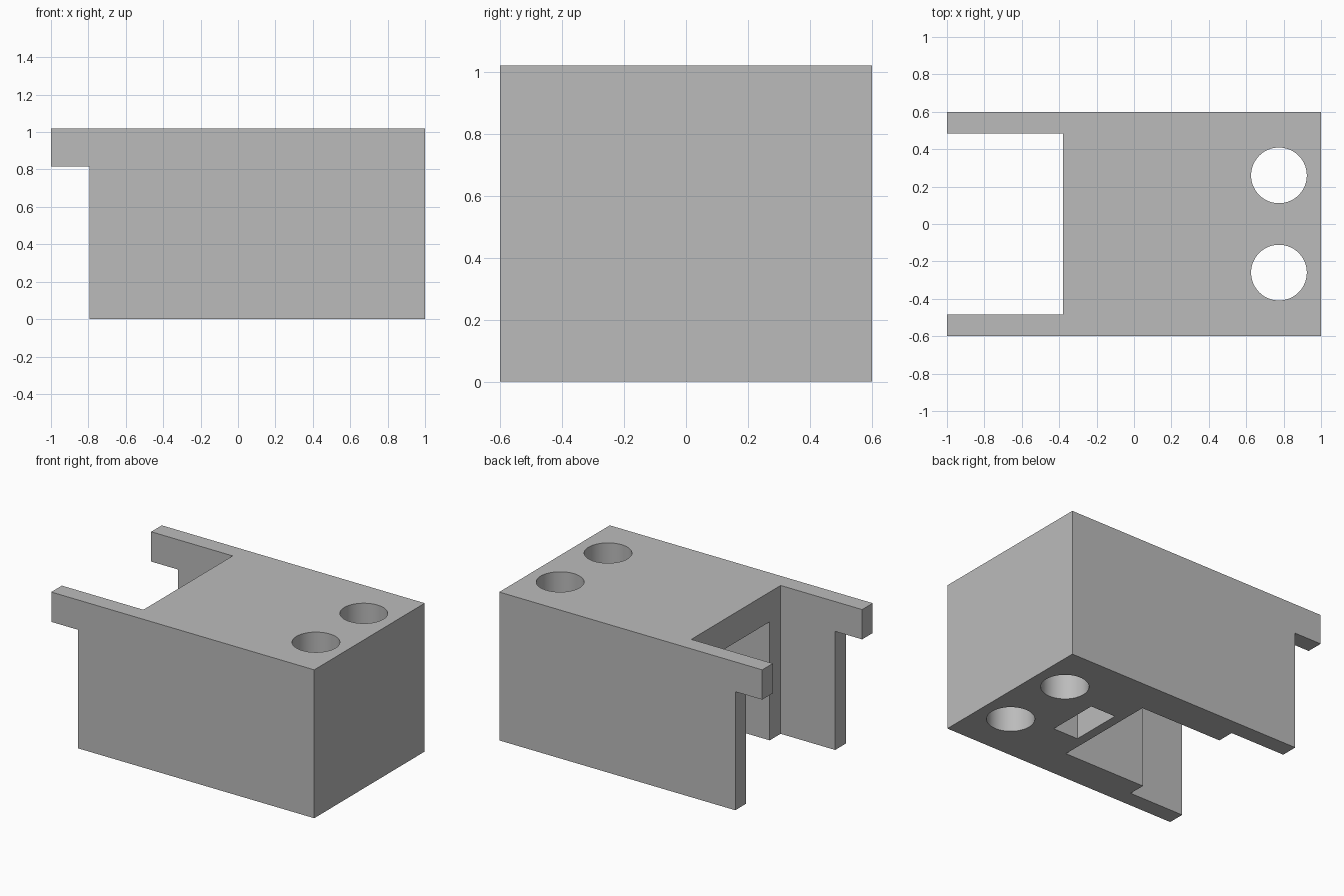
import bpy, bmesh, math

if "Cube" in bpy.data.objects:
    bpy.data.objects.remove(bpy.data.objects["Cube"])

TOP, LEDGE = 1.02, 0.815      # overall height, underside of tabs and pocket ceiling

grey = bpy.data.materials.new("mid grey")
grey.diffuse_color = (0.5, 0.5, 0.5, 1)
grey.use_nodes = True
grey.node_tree.nodes["Principled BSDF"].inputs["Base Color"].default_value = grey.diffuse_color


def make_object(name, bm):
    bmesh.ops.recalc_face_normals(bm, faces=bm.faces)
    mesh = bpy.data.meshes.new(name)
    bm.to_mesh(mesh)
    bm.free()
    mesh.materials.append(grey)
    ob = bpy.data.objects.new(name, mesh)
    bpy.context.collection.objects.link(ob)
    return ob


def box(name, x0, x1, half_y, z0, z1):
    bm = bmesh.new()
    bmesh.ops.create_cube(bm, size=1)
    for v in bm.verts:
        v.co = ((x0 + x1) / 2 + v.co.x * (x1 - x0), v.co.y * 2 * half_y,
                (z0 + z1) / 2 + v.co.z * (z1 - z0))
    return make_object(name, bm)


def bore(name, x, y, radius):
    bm = bmesh.new()
    bmesh.ops.create_cone(bm, cap_ends=True, segments=64, radius1=radius,
                          radius2=radius, depth=TOP + 0.4)
    bmesh.ops.translate(bm, vec=(x, y, TOP / 2), verts=bm.verts)
    return make_object(name, bm)


# Body: side profile with overhanging tabs, extruded across y
profile = [(-0.795, 0), (1, 0), (1, TOP), (-1, TOP), (-1, LEDGE), (-0.795, LEDGE)]
bm = bmesh.new()
side = bm.faces.new([bm.verts.new((x, -0.6, z)) for x, z in profile])
ext = bmesh.ops.extrude_face_region(bm, geom=[side])
bmesh.ops.translate(bm, vec=(0, 1.2, 0),
                    verts=[g for g in ext["geom"] if isinstance(g, bmesh.types.BMVert)])
body = make_object("block_body", bm)

# Cutters: open slot between the arms, pocket behind it, small blind slot, two bores
cutters = [
    box("arm_slot_cutter", -1.2, -0.38, 0.485, -0.2, TOP + 0.2),
    box("pocket_cutter", -0.5, 0.24, 0.367, -0.2, LEDGE),
    box("blind_slot_cutter", 0.305, 0.495, 0.18, -0.2, LEDGE),
    bore("front_bore_cutter", 0.775, -0.26, 0.149),
    bore("back_bore_cutter", 0.775, 0.26, 0.149),
]
bpy.context.view_layer.objects.active = body
body.select_set(True)
for cutter in cutters:
    mod = body.modifiers.new("cut", "BOOLEAN")
    mod.operation, mod.solver, mod.object = "DIFFERENCE", "EXACT", cutter
    bpy.ops.object.modifier_apply(modifier=mod.name)
    bpy.data.objects.remove(cutter)

# Smooth bore walls, sharp block edges
bpy.ops.object.shade_smooth_by_angle(angle=math.radians(30))
